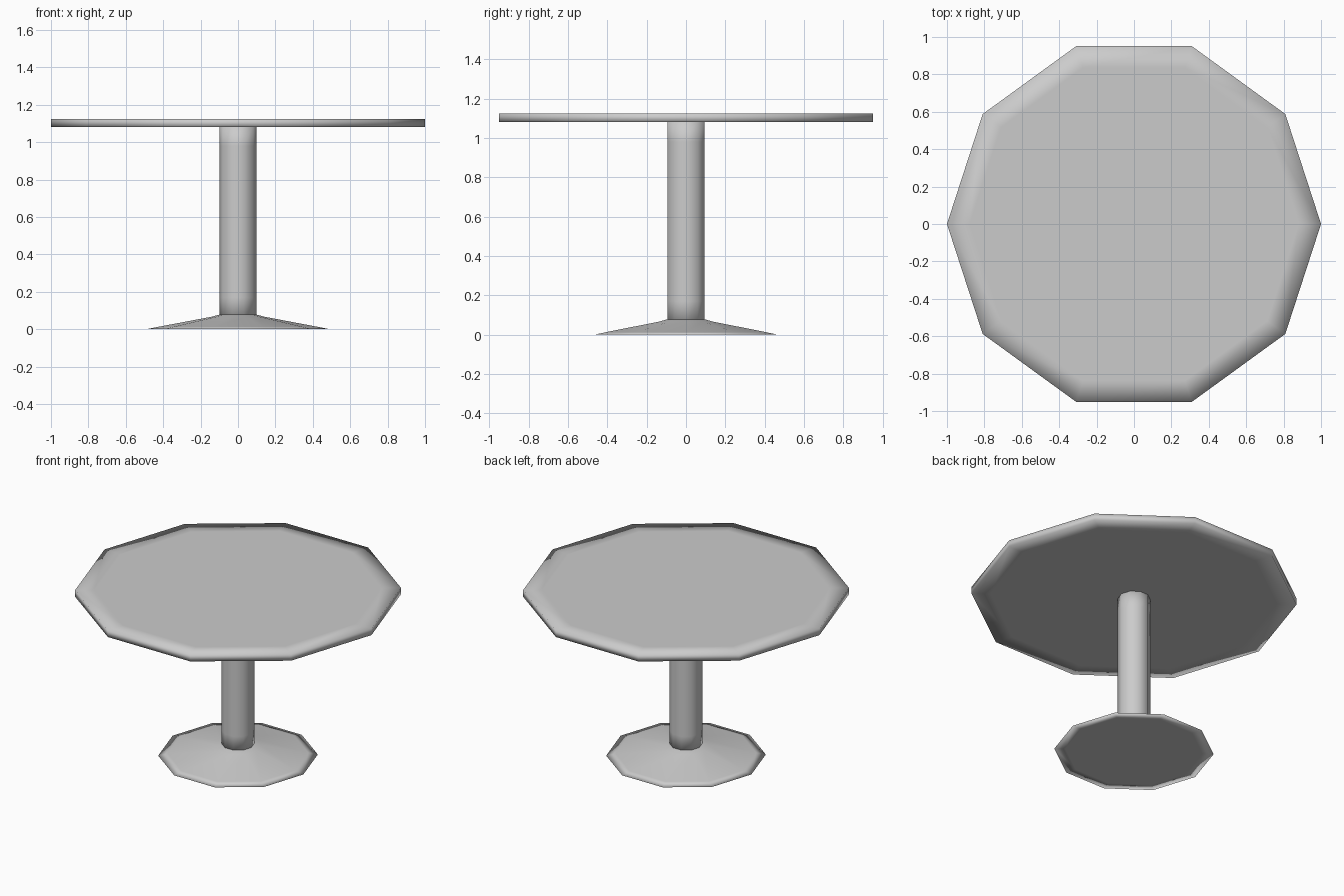
import bpy
import bmesh
from math import cos, sin, tau

SIDES = 10

cube = bpy.data.objects.get("Cube")
if cube:
    bpy.data.objects.remove(cube, do_unlink=True)

grey = bpy.data.materials.new("plain grey")
grey.use_nodes = True
colour = (0.6, 0.6, 0.6, 1)
grey.diffuse_color = colour
grey.node_tree.nodes["Principled BSDF"].inputs["Base Color"].default_value = colour


def turned_part(name, profile):
    """Spin (radius, height) points into a closed ten-sided, smooth part."""
    bm = bmesh.new()
    rings = [[bm.verts.new((r * cos(tau * i / SIDES), r * sin(tau * i / SIDES), z))
              for i in range(SIDES)] for r, z in profile]
    for low, high in zip(rings, rings[1:]):
        for i in range(SIDES):
            j = (i + 1) % SIDES
            bm.faces.new((low[i], low[j], high[j], high[i]))
    bm.faces.new(rings[0][::-1])
    bm.faces.new(rings[-1])
    for face in bm.faces:
        face.smooth = True
    mesh = bpy.data.meshes.new(name)
    bm.to_mesh(mesh)
    bm.free()
    mesh.materials.append(grey)
    obj = bpy.data.objects.new(name, mesh)
    bpy.context.collection.objects.link(obj)
    return obj


# Thin top, with inset rings that keep the soft shading near the rim
turned_part("table_top", [(0.88, 1.08), (1, 1.08), (1, 1.125), (0.88, 1.125)])

# Straight pedestal, with rings holding the shading at both ends
turned_part("column", [(0.1, 0.05), (0.1, 0.17), (0.1, 0.98), (0.1, 1.09)])

# Shallow cone foot with a sharp rim
turned_part("base", [(0.42, 0), (0.49, 0), (0.43, 0.012), (0.14, 0.067), (0.1, 0.078)])
